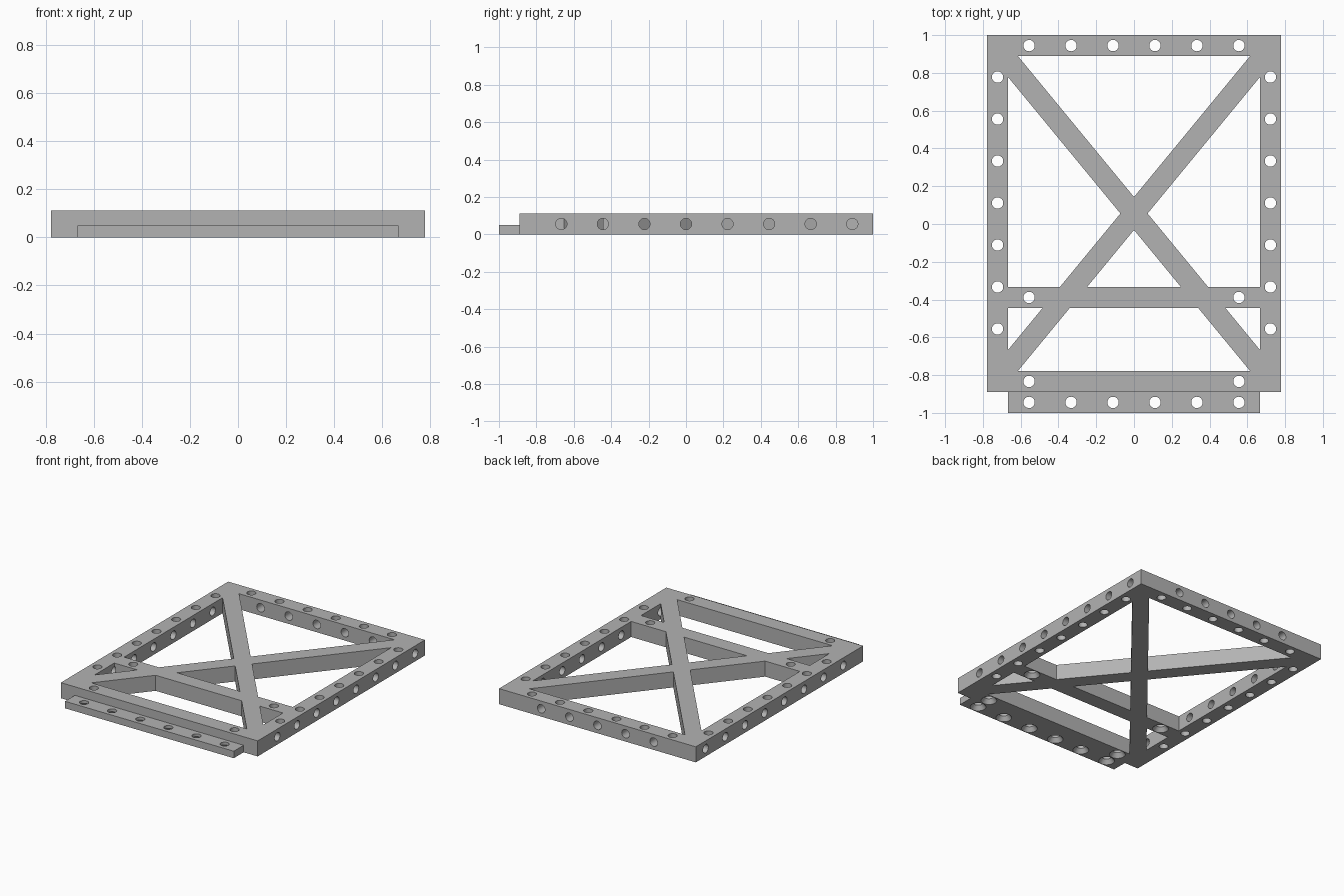
import bpy, bmesh, math
from mathutils import Matrix, Vector

if "Cube" in bpy.data.objects:
    bpy.data.objects.remove(bpy.data.objects["Cube"], do_unlink=True)

U = 1 / 9            # beam width, the module of the whole frame
H = U                # frame height
R = 0.03             # hole radius
CY = U / 2           # centre of the frame in y

grey = bpy.data.materials.new("plain grey")
grey.use_nodes = True
colour = (0.45, 0.45, 0.45, 1)
grey.diffuse_color = colour
grey.node_tree.nodes["Principled BSDF"].inputs["Base Color"].default_value = colour


def make_object(name, bm):
    mesh = bpy.data.meshes.new(name)
    bm.to_mesh(mesh)
    bm.free()
    mesh.materials.append(grey)
    obj = bpy.data.objects.new(name, mesh)
    bpy.context.scene.collection.objects.link(obj)
    return obj


def beam(name, x, y, sx, sy, height=H, angle=0):
    bm = bmesh.new()
    place = (Matrix.Translation((x, y, height / 2)) @ Matrix.Rotation(angle, 4, "Z")
             @ Matrix.Diagonal((sx, sy, height, 1)))
    bmesh.ops.create_cube(bm, size=1, matrix=place)
    return make_object(name, bm)


def add_hole(bm, centre, axis, depth, r1=R, r2=R):
    turn = Vector((0, 0, 1)).rotation_difference(Vector(axis)).to_matrix().to_4x4()
    bmesh.ops.create_cone(bm, cap_ends=True, segments=32, radius1=r1, radius2=r2,
                          depth=depth, matrix=Matrix.Translation(centre) @ turn)


def combine(target, tool, operation):
    mod = target.modifiers.new(operation.lower(), "BOOLEAN")
    mod.operation, mod.solver, mod.object = operation, "EXACT", tool
    with bpy.context.temp_override(object=target, active_object=target):
        bpy.ops.object.modifier_apply(modifier=mod.name)
    bpy.data.objects.remove(tool, do_unlink=True)


# Outer frame with its opening
frame = beam("braced_frame", 0, CY, 14 * U, 17 * U)
opening = beam("opening_cutter", 0, CY, 12 * U, 15 * U, 3 * H)
combine(frame, opening, "DIFFERENCE")

# Cross beam, diagonal braces and the low front lip
combine(frame, beam("cross_beam", 0, -3.5 * U, 12.5 * U, U), "UNION")
diagonal = math.atan2(17, 14)
length = math.hypot(14, 17) * U * 0.91
for side in (1, -1):
    brace = beam("diagonal_brace", 0, CY, length, U, H, side * diagonal)
    combine(frame, brace, "UNION")
combine(frame, beam("front_lip", 0, -8.25 * U, 12 * U, 1.5 * U, 0.05), "UNION")

# Through holes, all on the module grid
holes = bmesh.new()
row = [(i - 2.5) * 2 * U for i in range(6)]
screws = [(x, -8.5 * U) for x in row]
screws += [(s * 5 * U, y * U) for s in (1, -1) for y in (-7.5, -3.5)]
for x, y in screws + [(x, 8.5 * U) for x in row]:
    add_hole(holes, (x, y, H / 2), (0, 0, 1), 2 * H)
for side in (1, -1):
    for i in range(7):
        add_hole(holes, (side * 6.5 * U, (2 * i - 5) * U, H / 2), (0, 0, 1), 2 * H)
    for i in range(8):
        add_hole(holes, (side * 6.5 * U, (2 * i - 6) * U, H / 2), (1, 0, 0), 1.2 * U)
for i in range(5):
    add_hole(holes, ((2 * i - 4) * U, 8.5 * U, H / 2), (0, 1, 0), 1.2 * U)
combine(frame, make_object("hole_cutter", holes), "DIFFERENCE")

# Countersinks underneath the screw holes
sinks = bmesh.new()
for x, y in screws:
    add_hole(sinks, (x, y, 0.01), (0, 0, 1), 0.04, 0.06, 0.03)
combine(frame, make_object("countersink_cutter", sinks), "DIFFERENCE")

# Round hole walls, crisp beam edges
bpy.ops.object.select_all(action="DESELECT")
frame.select_set(True)
bpy.context.view_layer.objects.active = frame
bpy.ops.object.shade_smooth_by_angle(angle=math.radians(30))
